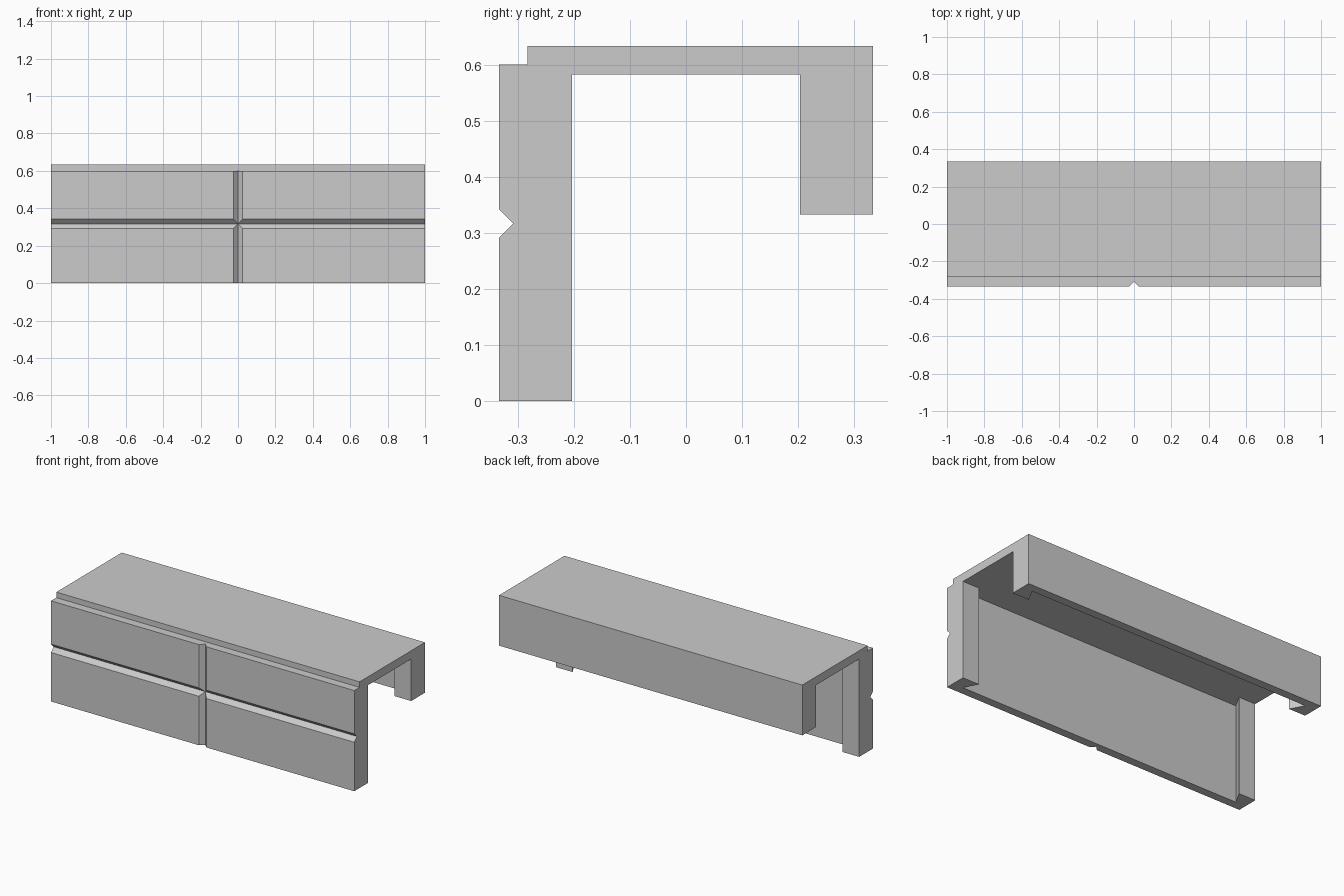
import bpy
import bmesh
from mathutils import Vector

cube = bpy.data.objects.get("Cube")
if cube:
    bpy.data.objects.remove(cube, do_unlink=True)

GREY = (0.6, 0.6, 0.6, 1.0)
grey = bpy.data.materials.new("light grey")
grey.use_nodes = True
grey.diffuse_color = GREY
grey.node_tree.nodes["Principled BSDF"].inputs["Base Color"].default_value = GREY


def prism(name, points, sweep):
    """Extrude a closed outline along a vector."""
    bm = bmesh.new()
    face = bm.faces.new([bm.verts.new(p) for p in points])
    result = bmesh.ops.extrude_face_region(bm, geom=[face], use_keep_orig=True)
    moved = [g for g in result["geom"] if isinstance(g, bmesh.types.BMVert)]
    bmesh.ops.translate(bm, verts=moved, vec=Vector(sweep))
    bmesh.ops.recalc_face_normals(bm, faces=bm.faces)
    mesh = bpy.data.meshes.new(name)
    bm.to_mesh(mesh)
    bm.free()
    mesh.materials.append(grey)
    obj = bpy.data.objects.new(name, mesh)
    bpy.context.collection.objects.link(obj)
    return obj


def cut(target, cutter):
    """Subtract a hidden cutter from the target."""
    cutter.hide_render = True
    mod = target.modifiers.new(cutter.name, "BOOLEAN")
    mod.operation = "DIFFERENCE"
    mod.solver = "EXACT"
    mod.object = cutter
    bpy.context.view_layer.objects.active = target
    bpy.ops.object.modifier_apply(modifier=mod.name)
    bpy.data.objects.remove(cutter, do_unlink=True)


DEPTH = 0.333     # half depth of the block
SKIN = 0.283      # inner side of the thin walls
RIB = 0.203       # inner side of the end ribs
SEAM = 0.317      # height of the horizontal groove
V = 0.025         # groove depth and half width

# Solid side profile with the top step and horizontal groove
profile = [(-DEPTH, 0), (0, 0), (0, 0.333), (DEPTH, 0.333),
           (DEPTH, 0.633), (-SKIN, 0.633), (-SKIN, 0.6), (-DEPTH, 0.6),
           (-DEPTH, SEAM + V), (V - DEPTH, SEAM), (-DEPTH, SEAM - V)]
block = prism("hollow_block", [(-1, y, z) for y, z in profile], (2, 0, 0))

# Open cavity, with undercut recesses between the end ribs
half = [(1.1, -RIB), (0.89, -RIB), (0.934, -SKIN)]
front = half + [(-x, y) for x, y in reversed(half)]
plan = front + [(x, -y) for x, y in reversed(front)]
cut(block, prism("cavity_cutter", [(x, y, -0.1) for x, y in plan], (0, 0, 0.683)))

# Vertical groove in the middle of the front wall
notch = [(-2 * V, -DEPTH - V), (2 * V, -DEPTH - V), (0, V - DEPTH)]
cut(block, prism("groove_cutter", [(x, y, -0.1) for x, y in notch], (0, 0, 0.9)))
